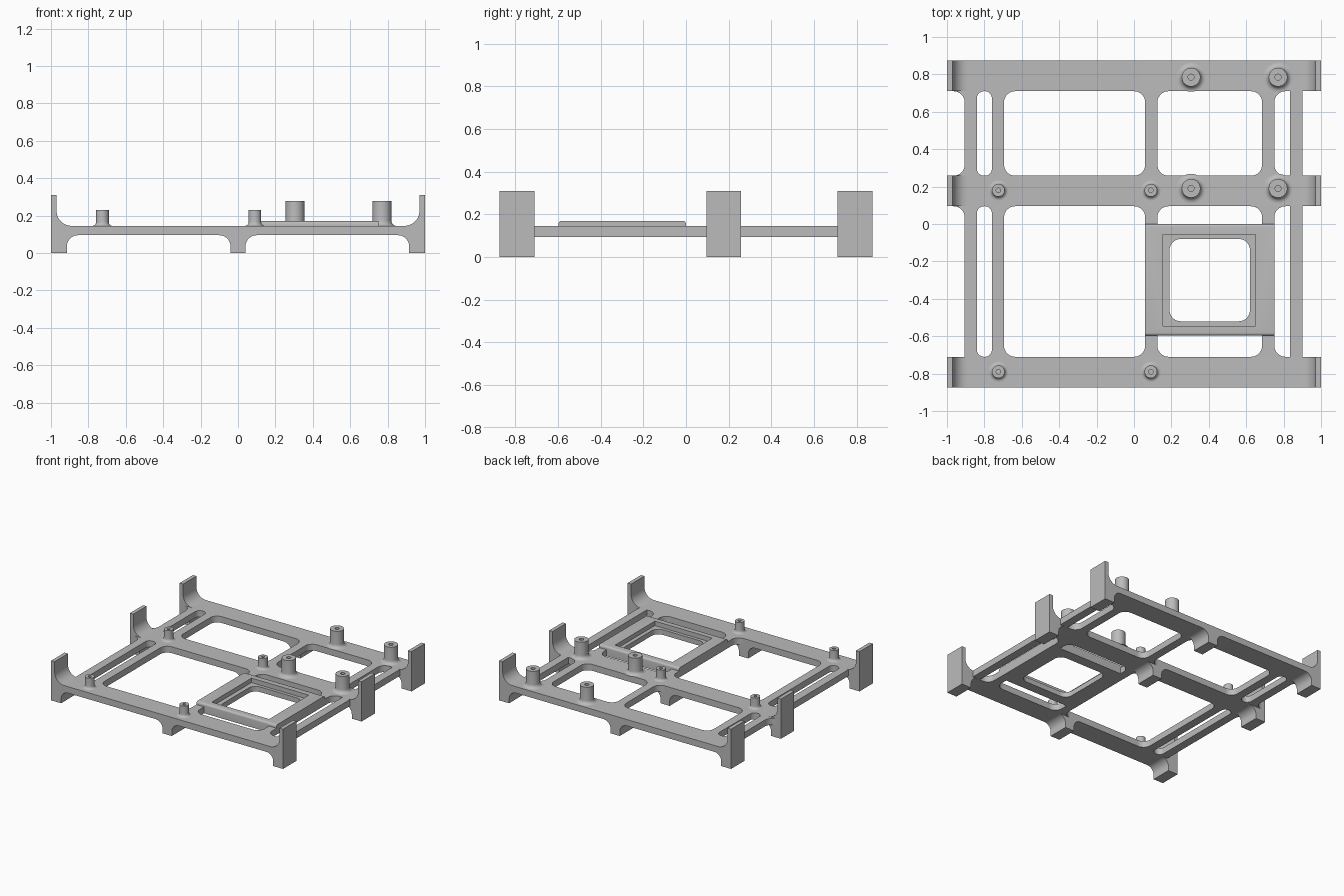
import bpy, bmesh
from math import sin, cos, radians, pi
from mathutils import Matrix, Vector

cube = bpy.data.objects.get("Cube")
if cube:
    bpy.data.objects.remove(cube, do_unlink=True)

grey = bpy.data.materials.new("light grey")
grey.use_nodes = True
grey.diffuse_color = (0.5, 0.5, 0.5, 1)
grey.node_tree.nodes["Principled BSDF"].inputs["Base Color"].default_value = (0.5, 0.5, 0.5, 1)

LOW, TOP = 0.095, 0.145                      # underside and top of the deck
RIBS = [(-0.873, -0.71), (0.095, 0.258), (0.71, 0.873)]


def arc(cx, cy, r, a0, a1, n=10):
    angles = [radians(a0 + (a1 - a0) * i / n) for i in range(n + 1)]
    return [(cx + r * cos(a), cy + r * sin(a)) for a in angles]


def finish(name, bm):
    bmesh.ops.remove_doubles(bm, verts=bm.verts, dist=1e-5)
    bmesh.ops.recalc_face_normals(bm, faces=bm.faces)
    mesh = bpy.data.meshes.new(name)
    bm.to_mesh(mesh)
    bm.free()
    mesh.materials.append(grey)
    ob = bpy.data.objects.new(name, mesh)
    bpy.context.collection.objects.link(ob)
    return ob


def smooth(ob):
    bpy.ops.object.select_all(action='DESELECT')
    ob.select_set(True)
    bpy.context.view_layer.objects.active = ob
    bpy.ops.object.shade_smooth_by_angle(angle=radians(30))


def prism(name, points, axis, start, end):
    """Extrude a flat outline along x, y or z."""
    place = {'x': lambda p: (start, p[0], p[1]),
             'y': lambda p: (p[0], start, p[1]),
             'z': lambda p: (p[0], p[1], start)}[axis]
    direction = Vector([(end - start) * (axis == a) for a in 'xyz'])
    bm = bmesh.new()
    face = bm.faces.new([bm.verts.new(place(p)) for p in points])
    grown = bmesh.ops.extrude_face_region(bm, geom=[face], use_keep_orig=True)
    verts = [g for g in grown['geom'] if isinstance(g, bmesh.types.BMVert)]
    bmesh.ops.translate(bm, verts=verts, vec=direction)
    return finish(name, bm)


def bar(name, x0, x1, y0, y1, bl=0, br=0, tr=0, tl=0):
    """Deck bar whose four corners flare out into the ribs."""
    pts = arc(x0 - bl, y0 + bl, bl, -90, 0) if bl else [(x0, y0)]
    pts += arc(x0 - tl, y1 - tl, tl, 0, 90) if tl else [(x0, y1)]
    pts += arc(x1 + tr, y1 - tr, tr, 90, 180) if tr else [(x1, y1)]
    pts += arc(x1 + br, y0 + br, br, 180, 270) if br else [(x1, y0)]
    smooth(prism(name, pts, 'z', LOW, TOP))


def boss(name, x, y, r, top, flare, hole):
    """Turned stand-off with a flared foot and a blind hole."""
    pts = arc(r + flare, TOP + flare, flare, 270, 180, 6)
    pts += [(r, top), (hole, top), (hole, TOP + 0.01), (0, TOP + 0.01)]
    bm = bmesh.new()
    verts = [bm.verts.new((p[0], 0, p[1])) for p in pts]
    edges = [bm.edges.new(pair) for pair in zip(verts, verts[1:])]
    bmesh.ops.spin(bm, geom=verts + edges, cent=(0, 0, 0), axis=(0, 0, 1),
                   angle=2 * pi, steps=32, use_merge=True)
    bmesh.ops.translate(bm, verts=bm.verts, vec=(x, y, 0))
    smooth(finish(name, bm))


# Cross ribs with feet and upright end posts
half = [(0.04, 0)] + arc(0.10, 0.035, 0.06, 180, 90) + arc(0.855, 0.035, 0.06, 90, 0)
half += [(0.915, 0), (1, 0), (1, 0.31), (0.97, 0.31)]
half += arc(0.89, 0.225, 0.08, 0, -90)
profile = half + [(-x, z) for x, z in reversed(half)]
for name, (y0, y1) in zip(("front", "middle", "back"), RIBS):
    smooth(prism(name + "_rib", profile, 'y', y0, y1))

# Lengthwise bars in both bays
R, S = 0.06, 0.038
for bay, (y0, y1) in {"front": (RIBS[0][1], RIBS[1][0]),
                      "back": (RIBS[1][1], RIBS[2][0])}.items():
    outer = 0 if bay == "front" else R
    bar(bay + "_right_outer_bar", -0.905, -0.84, y0, y1, outer, S, S, R)
    bar(bay + "_right_inner_bar", -0.76, -0.695, y0, y1, S, R, R, S)
    bar(bay + "_left_outer_bar", 0.835, 0.9, y0, y1)
    for name, x0, x1 in (("_centre_bar", 0.06, 0.125), ("_left_inner_bar", 0.685, 0.75)):
        if bay == "back":
            bar(bay + name, x0, x1, y0, y1, R, R, R, R)
        else:                                # stubs that hold the raised frame
            bar("front_stub" + name, x0, x1, y0, -0.597, R, R)
            bar("rear_stub" + name, x0, x1, 0, y1, 0, 0, R, R)

# Raised frame with a recessed square and a rounded window
section = [(-0.597, LOW), (0, LOW)] + arc(-0.015, 0.155, 0.015, 0, 90, 5)
section += arc(-0.582, 0.155, 0.015, 90, 180, 5)
frame = prism("raised_frame", section, 'x', 0.06, 0.75)
recess = [(0.155, -0.545), (0.65, -0.545), (0.65, -0.055), (0.155, -0.055)]
window = []
for cx, cy, a in ((0.56, -0.14, 0), (0.25, -0.14, 90), (0.25, -0.46, 180), (0.56, -0.46, 270)):
    window += arc(cx, cy, 0.06, a, a + 90)
cutters = [prism("recess_cutter", recess, 'z', 0.135, 0.3),
           prism("window_cutter", window, 'z', 0, 0.3)]
bpy.context.view_layer.objects.active = frame
for cutter in cutters:
    cutter.hide_render = True
    mod = frame.modifiers.new("cut", 'BOOLEAN')
    mod.operation, mod.solver, mod.object = 'DIFFERENCE', 'EXACT', cutter
    bpy.ops.object.modifier_apply(modifier=mod.name)
    bpy.data.objects.remove(cutter, do_unlink=True)
smooth(frame)

# Stand-offs: four small, four large
for i, (x, y) in enumerate([(x, y) for x in (-0.725, 0.09) for y in (-0.79, 0.18)]):
    boss(f"small_standoff_{i + 1}", x, y, 0.034, 0.23, 0.02, 0.012)
for i, (x, y) in enumerate([(x, y) for x in (0.305, 0.77) for y in (0.19, 0.785)]):
    boss(f"large_standoff_{i + 1}", x, y, 0.05, 0.277, 0.028, 0.016)
